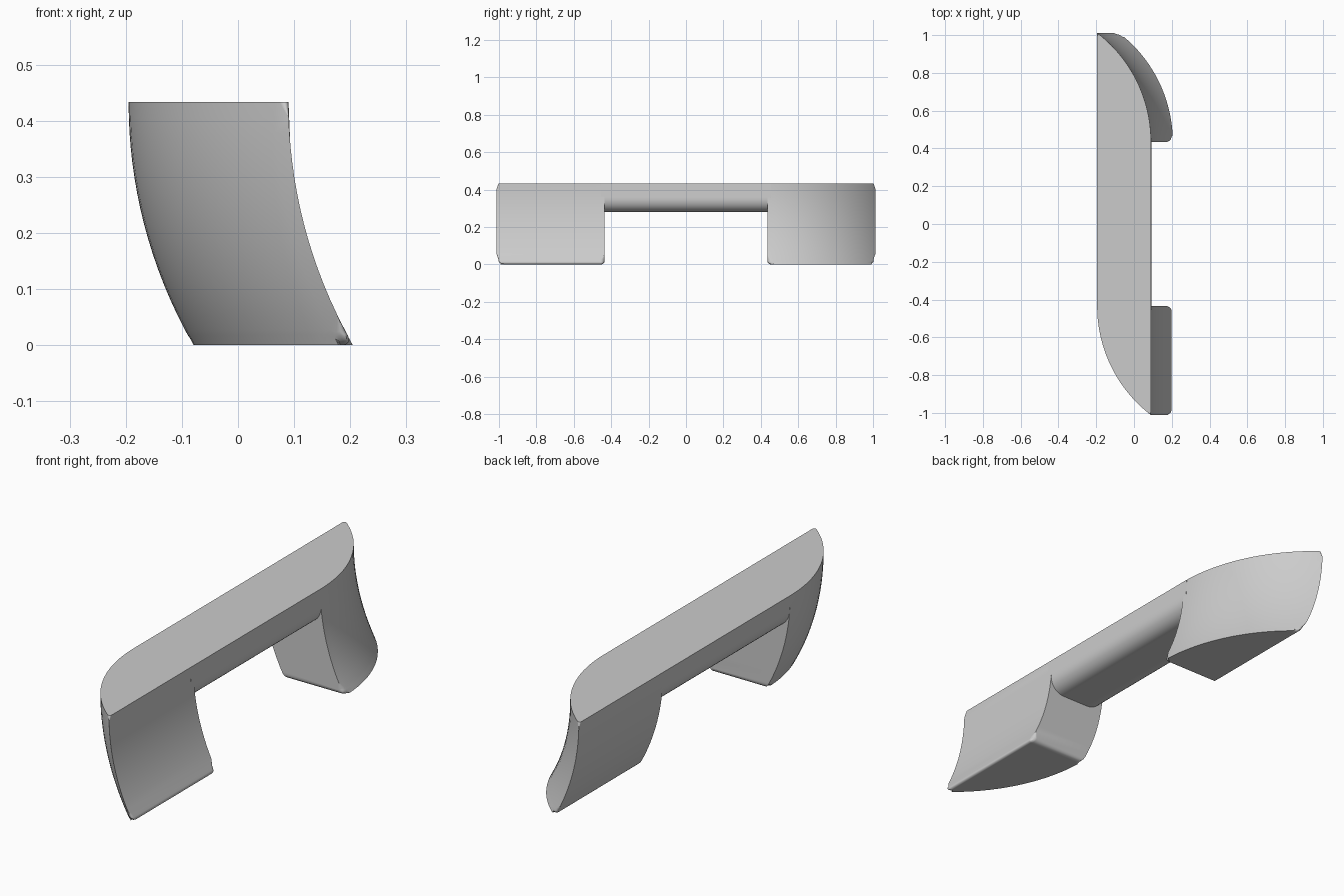
import bpy, bmesh, math

cube = bpy.data.objects.get("Cube")
if cube:
    bpy.data.objects.remove(cube, do_unlink=True)

HEIGHT = 0.433
LEFT, RIGHT = -0.195, 0.09     # straight sides at the top
INNER, TIP = 0.435, 1.012      # leg extent along y, before rounding
SWEEP = 0.87                   # radius of the sideways curve
ROUND = 0.02                   # edge rounding
LAYERS, ARC = 16, 20

grey = bpy.data.materials.new("satin grey")
grey.use_nodes = True
colour = (0.6, 0.6, 0.6, 1)
grey.diffuse_color = colour
grey.node_tree.nodes["Principled BSDF"].inputs["Base Color"].default_value = colour


def lean(z):
    """Sideways shift of the section at height z."""
    t = HEIGHT - z
    return SWEEP - math.sqrt(SWEEP * SWEEP - t * t)


def finish(bm, name):
    bmesh.ops.recalc_face_normals(bm, faces=bm.faces)
    mesh = bpy.data.meshes.new(name)
    bm.to_mesh(mesh)
    bm.free()
    mesh.materials.append(grey)
    obj = bpy.data.objects.new(name, mesh)
    bpy.context.collection.objects.link(obj)
    bpy.ops.object.select_all(action='DESELECT')
    obj.select_set(True)
    bpy.context.view_layer.objects.active = obj
    bpy.ops.object.shade_smooth_by_angle(angle=math.radians(38))
    normals = obj.modifiers.new("even_normals", 'WEIGHTED_NORMAL')
    normals.keep_sharp = True
    return obj


def loft(bm, rings):
    """Skin closed rings of points and cap both ends."""
    loops = [[bm.verts.new(p) for p in ring] for ring in rings]
    n = len(loops[0])
    for a, b in zip(loops, loops[1:]):
        for i in range(n):
            j = (i + 1) % n
            bm.faces.new((a[i], a[j], b[j], b[i]))
    bm.faces.new(loops[0])
    bm.faces.new(loops[-1])
    return loops


def leg_outline(back):
    """Half-leaf section: flat inner end, straight side, curved outer side."""
    dx, dy = RIGHT - LEFT, TIP - INNER
    radius = (dx * dx + dy * dy) / (2 * dx)
    sweep = math.asin(dy / radius)
    pts = [(RIGHT, -INNER)]
    for i in range(ARC + 1):
        a = sweep * i / ARC
        pts.append((LEFT + radius * (1 - math.cos(a)), -INNER - radius * math.sin(a)))
    if back:
        pts = [(LEFT + RIGHT - x, -y) for x, y in pts]
    return pts


def make_leg(name, back):
    bm = bmesh.new()
    pts = leg_outline(back)
    heights = [HEIGHT * i / LAYERS for i in range(LAYERS + 1)]
    loops = loft(bm, [[(x + lean(z), y, z) for x, y in pts] for z in heights])
    # round the foot, the pointed edge and the inner edge on the right side
    inner = 1 if back else 0
    tip = len(pts) - 1
    n = len(pts)
    edges = [bm.edges.get((loops[0][i], loops[0][(i + 1) % n])) for i in range(n)]
    for a, b in zip(loops, loops[1:]):
        edges += [bm.edges.get((a[k], b[k])) for k in (inner, tip)]
    bmesh.ops.bevel(bm, geom=edges, offset=ROUND, offset_type='OFFSET',
                    segments=5, profile=0.5, affect='EDGES')
    return finish(bm, name)


def make_bar(name):
    bottom, r, steps = 0.28, 0.08, 10
    profile = [(LEFT, HEIGHT), (RIGHT, HEIGHT)]
    for centre, start in ((RIGHT - r, 0), (LEFT + r, 90)):
        for i in range(steps + 1):
            a = math.radians(start + 90 * i / steps)
            profile.append((centre + r * math.cos(a), bottom + r - r * math.sin(a)))
    end = INNER + ROUND
    bm = bmesh.new()
    loft(bm, [[(x + lean(z), y, z) for x, z in profile] for y in (-end, end)])
    return finish(bm, name)


make_leg("front_leg", False)
make_leg("back_leg", True)
make_bar("grip_bar")
